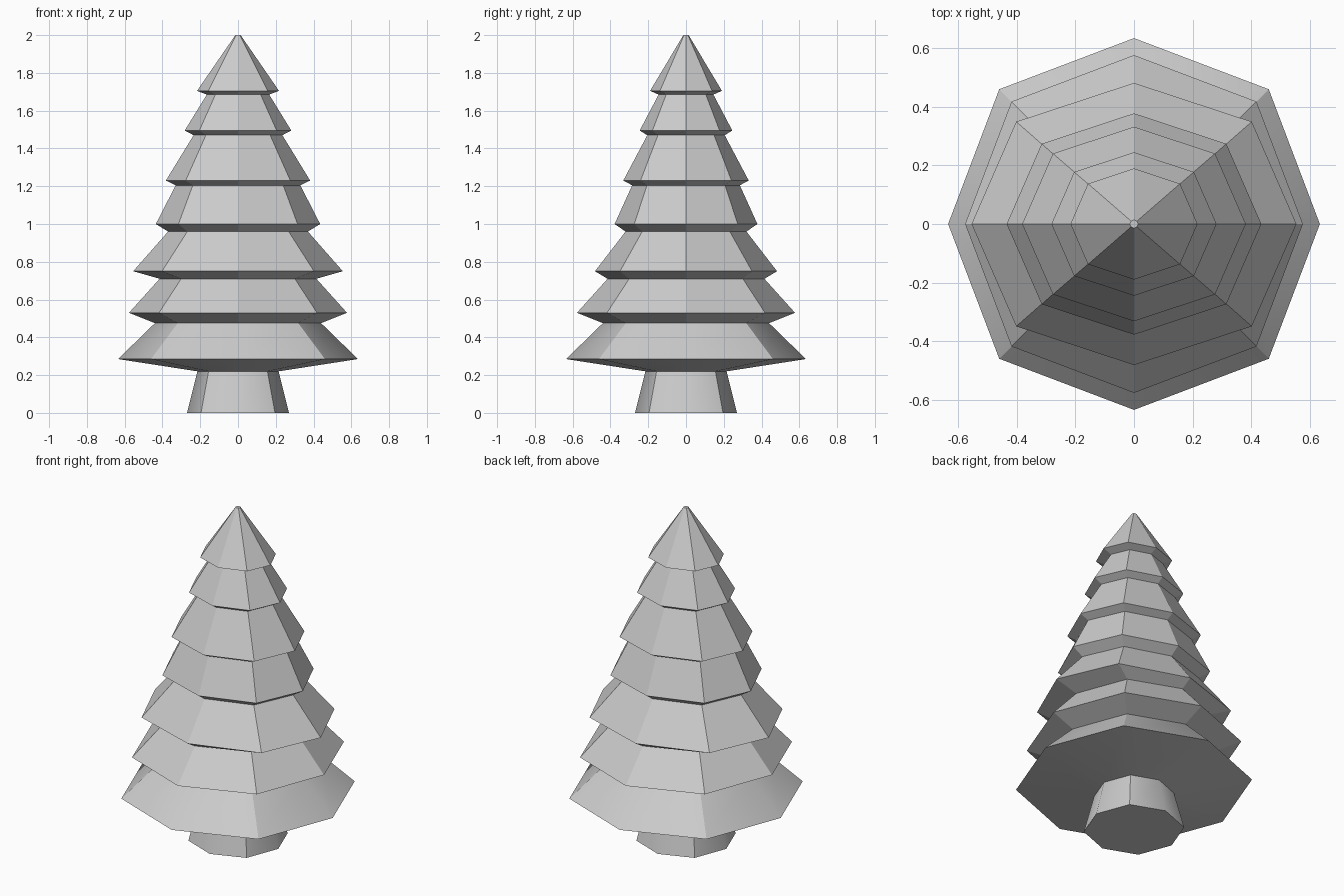
import bpy, bmesh, math

if "Cube" in bpy.data.objects:
    bpy.data.objects.remove(bpy.data.objects["Cube"])

DIAG = 0.725  # diagonal corners sit slightly outside a true octagon


def ring(bm, z, rx, ry):
    """Eight corners: four on the axes, four on the diagonals."""
    d = DIAG
    pts = [(1, 0), (d, d), (0, 1), (-d, d), (-1, 0), (-d, -d), (0, -1), (d, -d)]
    return [bm.verts.new((x * rx, y * ry, z)) for x, y in pts]


def loft(name, sections, cap_bottom=False, cap_top=False, smooth_angle=None):
    """Skin a stack of octagonal sections (z, rx, ry)."""
    bm = bmesh.new()
    rings = [ring(bm, *s) for s in sections]
    for a, b in zip(rings, rings[1:]):
        for i in range(8):
            j = (i + 1) % 8
            bm.faces.new((a[i], a[j], b[j], b[i]))
    if cap_bottom:
        bm.faces.new(rings[0][::-1])
    if cap_top:
        bm.faces.new(rings[-1])
    mesh = bpy.data.meshes.new(name)
    bm.to_mesh(mesh)
    bm.free()
    obj = bpy.data.objects.new(name, mesh)
    bpy.context.collection.objects.link(obj)
    if smooth_angle:
        bpy.ops.object.select_all(action='DESELECT')
        obj.select_set(True)
        bpy.context.view_layer.objects.active = obj
        bpy.ops.object.shade_smooth_by_angle(angle=math.radians(smooth_angle))
    return obj


# Trunk
loft("trunk", [(0, 0.27, 0.27), (0.22, 0.215, 0.215)],
     cap_bottom=True, smooth_angle=45)

# Joints between tiers, and the overhanging rim of each tier
joints = [(0.22, 0.215, 0.215), (0.475, 0.44, 0.44), (0.71, 0.415, 0.415),
          (0.96, 0.37, 0.32), (1.205, 0.33, 0.285), (1.47, 0.235, 0.205),
          (1.685, 0.165, 0.145), (2.0, 0.014, 0.014)]
rims = [(0.285, 0.635, 0.635), (0.53, 0.577, 0.577), (0.75, 0.555, 0.482),
        (1.0, 0.435, 0.378), (1.23, 0.382, 0.332), (1.495, 0.282, 0.245),
        (1.705, 0.217, 0.19)]

# Branch tiers: underside out to the rim, then up to the next joint
for i, rim in enumerate(rims):
    loft(f"branch_tier_{i + 1}", [joints[i], rim, joints[i + 1]],
         cap_top=(i == len(rims) - 1), smooth_angle=30 if i == 0 else None)
